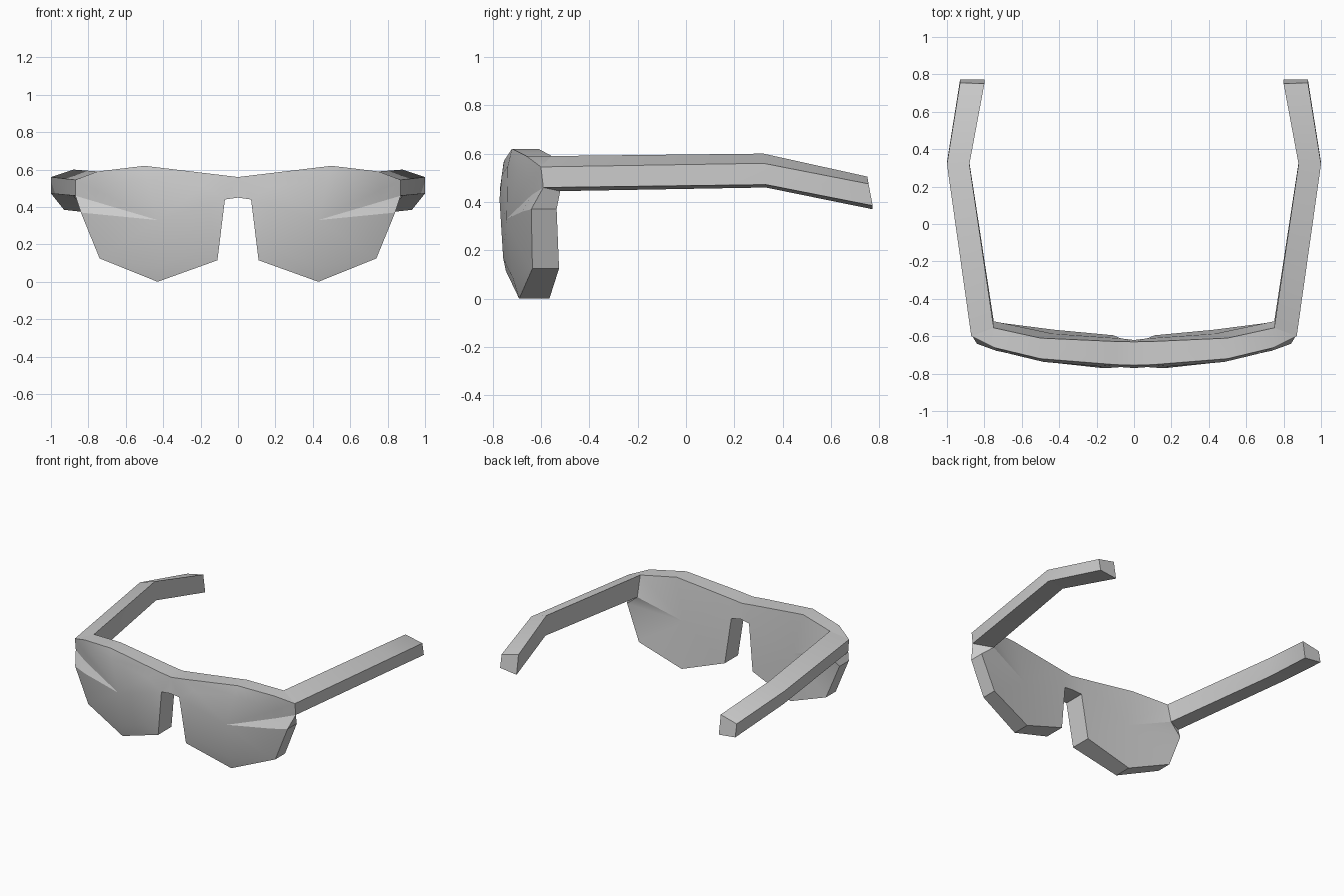
import bpy, bmesh, math
from mathutils import Vector

cube = bpy.data.objects.get("Cube")
if cube:
    bpy.data.objects.remove(cube)

grey = bpy.data.materials.new("grey plastic")
colour = (0.6, 0.6, 0.6, 1)
grey.diffuse_color = colour
grey.use_nodes = True
grey.node_tree.nodes["Principled BSDF"].inputs["Base Color"].default_value = colour


def finish(name, bm):
    """Weld a half model, mirror it and shade it."""
    bmesh.ops.remove_doubles(bm, verts=bm.verts, dist=0.0005)
    bmesh.ops.recalc_face_normals(bm, faces=bm.faces)
    mesh = bpy.data.meshes.new(name)
    bm.to_mesh(mesh)
    bm.free()
    ob = bpy.data.objects.new(name, mesh)
    bpy.context.collection.objects.link(ob)
    mesh.materials.append(grey)
    mirror = ob.modifiers.new("Mirror", 'MIRROR')
    mirror.use_clip = True
    bpy.ops.object.select_all(action='DESELECT')
    ob.select_set(True)
    bpy.context.view_layer.objects.active = ob
    bpy.ops.object.modifier_apply(modifier=mirror.name)
    bpy.ops.object.shade_smooth_by_angle(angle=math.radians(30))


def add_face(bm, *points):
    """Add a face, dropping repeated corners."""
    corners = []
    for p in points:
        if all((Vector(p) - Vector(q)).length > 0.001 for q in corners):
            corners.append(p)
    if len(corners) > 2:
        bm.faces.new([bm.verts.new(p) for p in corners])


# Hinge corners shared by the lens front and the arms
outer_top, outer_low = (.87, -.60, .545), (.87, -.59, .46)
inner_top, inner_low = (.75, -.555, .59), (.75, -.52, .445)

# Half outline of the lens front as pairs of front and back corners
outline = [
    ((0, -.755, .56), (0, -.63, .56)),
    ((.1, -.752, .572), (.1, -.628, .572)),
    ((.5, -.72, .62), (.5, -.61, .62)),
    ((.75, -.66, .59), inner_top),
    (outer_top, inner_top),
    (outer_low, inner_low),
    ((.84, -.64, .37), (.84, -.535, .37)),
    ((.74, -.635, .125), (.74, -.525, .125)),
    ((.43, -.69, .0), (.43, -.565, .0)),
    ((.11, -.745, .115), (.11, -.595, .115)),
    ((.07, -.765, .44), (.07, -.612, .44)),
    ((0, -.77, .45), (0, -.62, .45)),
]

bm = bmesh.new()
# Rim walls, left open where the arm joins
for i in range(len(outline) - 1):
    if i != 4:
        (f0, b0), (f1, b1) = outline[i:i + 2]
        add_face(bm, f0, f1, b1, b0)
# Bridge
for side in (0, 1):
    add_face(bm, *[outline[i][side] for i in (0, 1, 10, 11)])
# Domed lens face and plain back
front_mid, back_mid = Vector((.43, -.742, .33)), Vector((.43, -.587, .33))
lens = outline[1:11]
for (f0, b0), (f1, b1) in zip(lens, lens[1:] + lens[:1]):
    add_face(bm, b0, b1, back_mid)
    ring = []
    for p in (f0, f1):
        q = front_mid.lerp(Vector(p), 0.75)
        q.y -= 0.012
        ring.append(q)
    add_face(bm, f0, f1, ring[1], ring[0])
    add_face(bm, ring[0], ring[1], front_mid)
finish("lens_front", bm)

# Arms, swept through hinge, ear bend and tip
sections = [
    [outer_top, inner_top, inner_low, outer_low],
    [(1, .32, .56), (.88, .32, .60), (.88, .33, .46), (1, .33, .472)],
    [(.93, .755, .475), (.80, .75, .505), (.80, .772, .37), (.93, .772, .385)],
]
bm = bmesh.new()
for a, b in zip(sections, sections[1:]):
    for i in range(4):
        j = (i + 1) % 4
        add_face(bm, a[i], a[j], b[j], b[i])
add_face(bm, *sections[-1])
finish("arms", bm)
